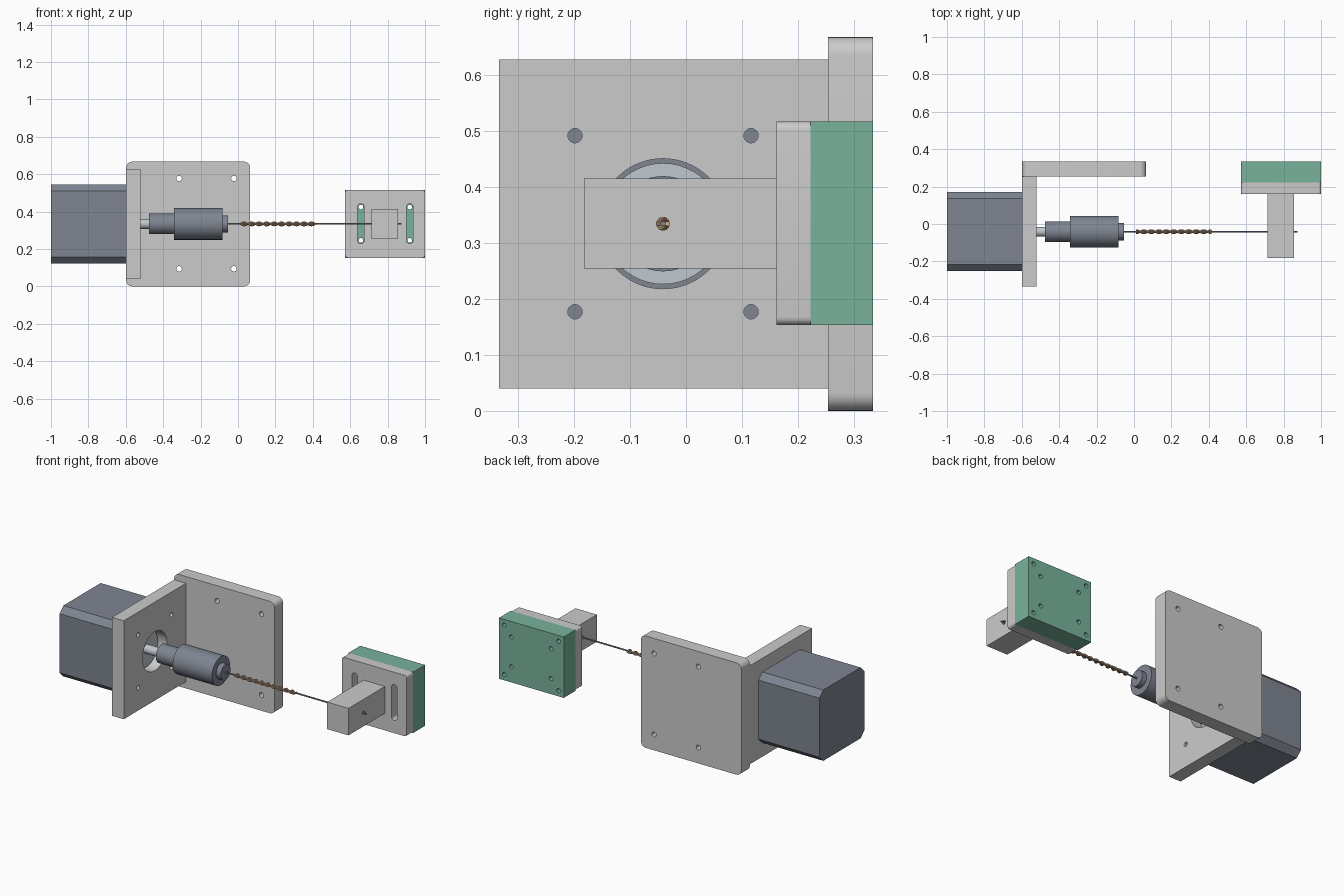
import bpy, bmesh
from math import pi, cos, sin

if "Cube" in bpy.data.objects:
    bpy.data.objects.remove(bpy.data.objects["Cube"])

CY, CZ = -0.041, 0.334      # drive axis


def material(name, rgb):
    m = bpy.data.materials.new(name)
    m.diffuse_color = (*rgb, 1)
    m.use_nodes = True
    m.node_tree.nodes["Principled BSDF"].inputs["Base Color"].default_value = m.diffuse_color
    return m


DARK = material("dark_steel", (0.21, 0.235, 0.285))
LIGHT = material("bright_steel", (0.52, 0.57, 0.62))
GREEN = material("green", (0.19, 0.45, 0.33))
GOLD = material("gold", (0.55, 0.36, 0.17))
COPPER = material("copper", (0.62, 0.33, 0.22))


def finish(name, bm, mat):
    bmesh.ops.recalc_face_normals(bm, faces=bm.faces)
    me = bpy.data.meshes.new(name)
    bm.to_mesh(me)
    bm.free()
    ob = bpy.data.objects.new(name, me)
    bpy.context.collection.objects.link(ob)
    if mat:
        me.materials.clear()
        me.materials.append(mat)
    bpy.ops.object.select_all(action='DESELECT')
    ob.select_set(True)
    bpy.context.view_layer.objects.active = ob
    bpy.ops.object.shade_smooth_by_angle(angle=pi / 6)
    return ob


def circle(u, v, r, n=32):
    return [(u + r * cos(2 * pi * i / n), v + r * sin(2 * pi * i / n)) for i in range(n)]


def rect(u0, u1, v0, v1, r=0.0, seg=6):
    """Rectangle; r rounds the corners, seg=1 makes them chamfers."""
    if r == 0:
        return [(u0, v0), (u1, v0), (u1, v1), (u0, v1)]
    corners = [(u1 - r, v1 - r), (u0 + r, v1 - r), (u0 + r, v0 + r), (u1 - r, v0 + r)]
    return [(cu + r * cos(pi / 2 * (k + i / seg)), cv + r * sin(pi / 2 * (k + i / seg)))
            for k, (cu, cv) in enumerate(corners) for i in range(seg + 1)]


def curve_mesh(cu):
    """Turn curve data into a welded bmesh."""
    ob = bpy.data.objects.new("tmp", cu)
    bpy.context.collection.objects.link(ob)
    dg = bpy.context.evaluated_depsgraph_get()
    me = bpy.data.meshes.new_from_object(ob.evaluated_get(dg))
    bm = bmesh.new()
    bm.from_mesh(me)
    bpy.data.objects.remove(ob)
    bpy.data.curves.remove(cu)
    bpy.data.meshes.remove(me)
    bmesh.ops.remove_doubles(bm, verts=bm.verts, dist=1e-5)
    return bm


def add_spline(cu, pts, cyclic):
    s = cu.splines.new('POLY')
    s.points.add(len(pts) - 1)
    for p, co in zip(s.points, pts):
        p.co = (co[0], co[1], co[2] if len(co) > 2 else 0, 1)
    s.use_cyclic_u = cyclic


def extrude(name, axis, a, b, outline, holes=(), mat=None):
    """Profile with holes, extruded from a to b along x (profile y,z) or y (profile x,z)."""
    cu = bpy.data.curves.new(name, 'CURVE')
    cu.dimensions = '2D'
    cu.fill_mode = 'BOTH'
    cu.extrude = (b - a) / 2
    for loop in (outline, *holes):
        add_spline(cu, loop, True)
    bm = curve_mesh(cu)
    for v in bm.verts:
        u, w, d = v.co.x, v.co.y, v.co.z + (a + b) / 2
        v.co = (d, u, w) if axis == 'x' else (u, d, w)
    return finish(name, bm, mat)


def lathe(name, profile, mat, n=48):
    """Solid of revolution about the drive axis from (x, radius) steps."""
    bm = bmesh.new()
    rings = [[bm.verts.new((x, y, z)) for y, z in circle(CY, CZ, r, n)] for x, r in profile]
    for p, q in zip(rings, rings[1:]):
        for i in range(n):
            bm.faces.new((p[i], p[(i + 1) % n], q[(i + 1) % n], q[i]))
    bm.faces.new(rings[0])
    bm.faces.new(rings[-1])
    return finish(name, bm, mat)


# Mounting plate at the back and upright motor plate
extrude("base_plate", 'y', 0.253, 0.333, rect(-0.598, 0.065, 0, 0.667, 0.033),
        [circle(x, z, 0.0145) for x in (-0.315, -0.022) for z in (0.094, 0.577)])
extrude("motor_plate", 'x', -0.598, -0.52, rect(-0.333, 0.253, 0.04, 0.627),
        [circle(CY, CZ, 0.116, 64)] +
        [circle(CY + a, CZ + b, 0.0128) for a in (-0.157, 0.157) for b in (-0.157, 0.157)])

# Motor with chamfered long edges, pilot boss and shaft
extrude("motor_body", 'x', -1.0, -0.598,
        rect(CY - 0.211, CY + 0.211, CZ - 0.211, CZ + 0.211, 0.035, 1), mat=DARK)
lathe("motor_boss_and_shaft", [(-0.6, 0.108), (-0.575, 0.108), (-0.575, 0.026), (-0.45, 0.026)], LIGHT)

# Stepped tool holder
lathe("tool_holder", [(-0.475, 0.055), (-0.343, 0.055), (-0.343, 0.085), (-0.083, 0.085),
                      (-0.083, 0.046), (-0.053, 0.046)], DARK)

# Thin rod and the two strands wound around it
lathe("rod", [(-0.06, 0.0045), (0.875, 0.0045)], DARK, 16)
for name, phase, mat in (("winding_a", 0, GOLD), ("winding_b", pi, COPPER)):
    cu = bpy.data.curves.new(name, 'CURVE')
    cu.dimensions = '3D'
    cu.bevel_depth = 0.005
    cu.bevel_resolution = 2
    cu.use_fill_caps = True
    add_spline(cu, [(0.013 + 0.4 * i / 100,
                     CY + 0.008 * cos(phase + 10 * pi * i / 100),
                     CZ + 0.008 * sin(phase + 10 * pi * i / 100)) for i in range(101)], False)
    finish(name, curve_mesh(cu), mat)

# Rod support: guide block, slotted plate and green base
slots_x, slots_z = (0.657, 0.918), (0.246, 0.424)
extrude("guide_block", 'x', 0.715, 0.856, rect(-0.182, 0.161, 0.254, 0.415), [circle(CY, CZ, 0.0115)])
extrude("slotted_plate", 'y', 0.161, 0.222, rect(0.573, 1.0, 0.153, 0.516, 0.015),
        [rect(x - 0.0175, x + 0.0175, 0.228, 0.442, 0.0174) for x in slots_x])
extrude("support_base", 'y', 0.222, 0.333, rect(0.573, 1.0, 0.153, 0.516),
        [circle(x, z, 0.0125) for x in slots_x for z in slots_z] +
        [circle(x, z, 0.0125) for x in (0.607, 0.966) for z in (0.187, 0.482)], GREEN)
